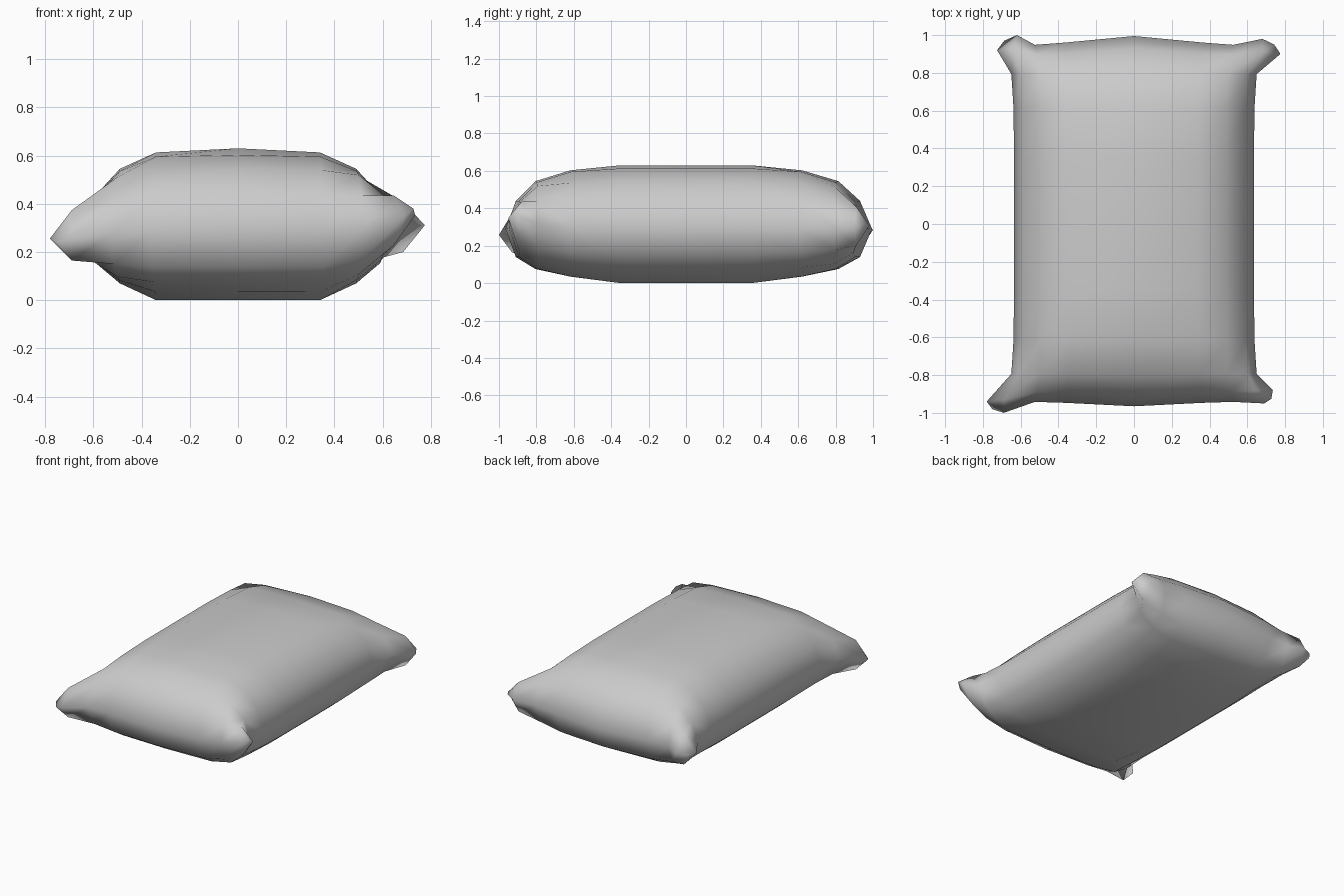
import bpy, bmesh, math

cube = bpy.data.objects.get("Cube")
if cube:
    bpy.data.objects.remove(cube)

# Half profiles: (distance from centre, puff above the seam, puff below the seam)
ACROSS = [(0, 1, 1), (.34, .95, 1), (.49, .75, .76), (.59, .43, .47), (.635, 0, 0)]
ALONG = [(0, 1, 1), (.35, 1, 1), (.62, .92, .88), (.81, .75, .74), (.92, .44, .52), (.98, 0, 0)]
SEAM, TOP, BOTTOM = .29, .34, .29

# Blunt corner tufts: (side x, side y, end x, end y, height)
TUFTS = {(-1, -1): (.78, .94, .69, 1.0, .24), (1, -1): (.735, .88, .69, .95, .38),
         (1, 1): (.775, .90, .68, .98, .32), (-1, 1): (.725, .92, .62, 1.0, .28)}


def full(half):
    """Mirror a half profile, tagging each station with its side and index."""
    right = [(1, i) for i in range(len(half))]
    return [(-1, i) for i in range(len(half) - 1, 0, -1)] + right


def point(sx, i, sy, j, up):
    x, tx, bx = ACROSS[i]
    y, ty, by = ALONG[j]
    ax, ay = x / .635, y / .98
    fx, fy = (tx, ty) if up else (bx, by)
    puff = .5 * min(fx, fy) + .5 * fx * fy
    side_x, side_y, end_x, end_y, tuft_z = TUFTS[sx, sy]
    last_i, last_j = len(ACROSS) - 1, len(ALONG) - 1
    weight = ax ** 6 * ay ** 6

    # Ends bow outward in the middle and dip before the tufts
    y -= .035 * ay ** 4 * math.sin(min(ax / .8, 1) * math.pi / 2) ** 2
    y += .015 * sy * ay ** 6 * (1 - ax)
    x += .045 * ax * ay ** 6

    # Pull the last stations out into the tuft
    if i == last_i and j == last_j:
        x, y = (side_x + end_x) / 2 + .015, (side_y + end_y) / 2 + .01
    elif i == last_i and j == last_j - 1:
        x, y = side_x, side_y
    elif i == last_i - 1 and j == last_j:
        x, y = end_x, end_y
    elif i == last_i - 1 and j == last_j - 1:
        x, y = side_x - .09, end_y - .07
    z = SEAM + (tuft_z - SEAM) * weight + (TOP if up else -BOTTOM) * puff
    return sx * x, sy * y, z


# Stuffed bag: upper and lower panels sharing one seam
bm = bmesh.new()
columns, rows = full(ACROSS), full(ALONG)
for up in (True, False):
    grid = [[bm.verts.new(point(sx, i, sy, j, up)) for sx, i in columns] for sy, j in rows]
    for a, b in zip(grid, grid[1:]):
        for k in range(len(columns) - 1):
            quad = [a[k], a[k + 1], b[k + 1], b[k]]
            bm.faces.new(quad if up else quad[::-1])
bmesh.ops.remove_doubles(bm, verts=bm.verts, dist=.0005)
bmesh.ops.recalc_face_normals(bm, faces=bm.faces)

mesh = bpy.data.meshes.new("stuffed_bag")
bm.to_mesh(mesh)
bm.free()
bag = bpy.data.objects.new("stuffed_bag", mesh)
bpy.context.collection.objects.link(bag)

# Plain grey cloth
cloth = bpy.data.materials.new("grey_cloth")
cloth.use_nodes = True
colour = (.6, .6, .6, 1)
cloth.diffuse_color = colour
shader = next(n for n in cloth.node_tree.nodes if n.type == 'BSDF_PRINCIPLED')
shader.inputs["Base Color"].default_value = colour
shader.inputs["Roughness"].default_value = .8
mesh.materials.append(cloth)
mesh.shade_smooth()
